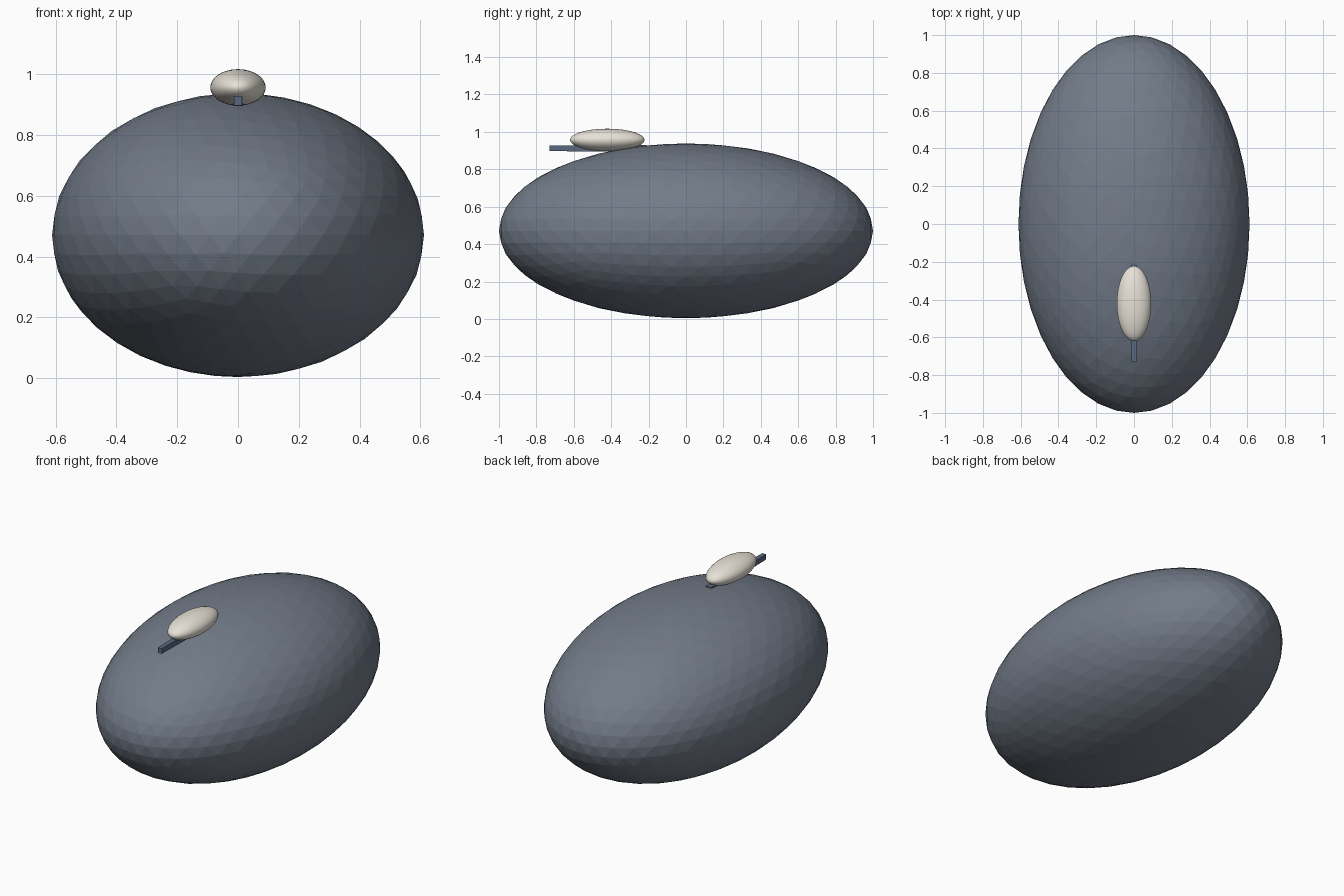
import bpy, bmesh
from mathutils import Vector

if "Cube" in bpy.data.objects:
    bpy.data.objects.remove(bpy.data.objects["Cube"])


def material(name, rgb):
    m = bpy.data.materials.new(name)
    m.diffuse_color = (*rgb, 1)
    m.use_nodes = True
    m.node_tree.nodes["Principled BSDF"].inputs["Base Color"].default_value = m.diffuse_color
    return m


stone = material("slate", (0.17, 0.20, 0.25))
cream = material("cream", (0.80, 0.76, 0.68))
dark = material("dark_blue", (0.10, 0.14, 0.21))


def add_object(name, bm, mat, smooth=False):
    me = bpy.data.meshes.new(name)
    bmesh.ops.recalc_face_normals(bm, faces=bm.faces)
    for f in bm.faces:
        f.smooth = smooth
    bm.to_mesh(me)
    bm.free()
    ob = bpy.data.objects.new(name, me)
    bpy.context.collection.objects.link(ob)
    me.materials.append(mat)
    return ob


def fit(bm, half, centre):
    # Stretch a unit ball to the given half sizes
    for i in range(3):
        extent = max(abs(v.co[i]) for v in bm.verts)
        for v in bm.verts:
            v.co[i] = v.co[i] / extent * half[i] + centre[i]


# Large faceted boulder-like body
bm = bmesh.new()
bmesh.ops.create_icosphere(bm, subdivisions=4, radius=1)
fit(bm, (0.612, 1.0, 0.467), (0, 0, 0.471))
add_object("body", bm, stone)

# Small smooth egg resting on top
bm = bmesh.new()
bmesh.ops.create_uvsphere(bm, u_segments=48, v_segments=24, radius=1)
fit(bm, (0.091, 0.199, 0.06), (0, -0.421, 0.957))
add_object("small_egg", bm, cream, True)

# Tapered square peg under the egg, pointing forward
bm = bmesh.new()
bmesh.ops.create_cube(bm, size=2)
for v in bm.verts:
    front = v.co.y < 0
    w, h = (0.013, 0.015) if front else (0.019, 0.018)
    v.co = Vector((v.co.x * w, -0.73 if front else -0.21, 0.912 + v.co.z * h))
add_object("peg", bm, dark)
